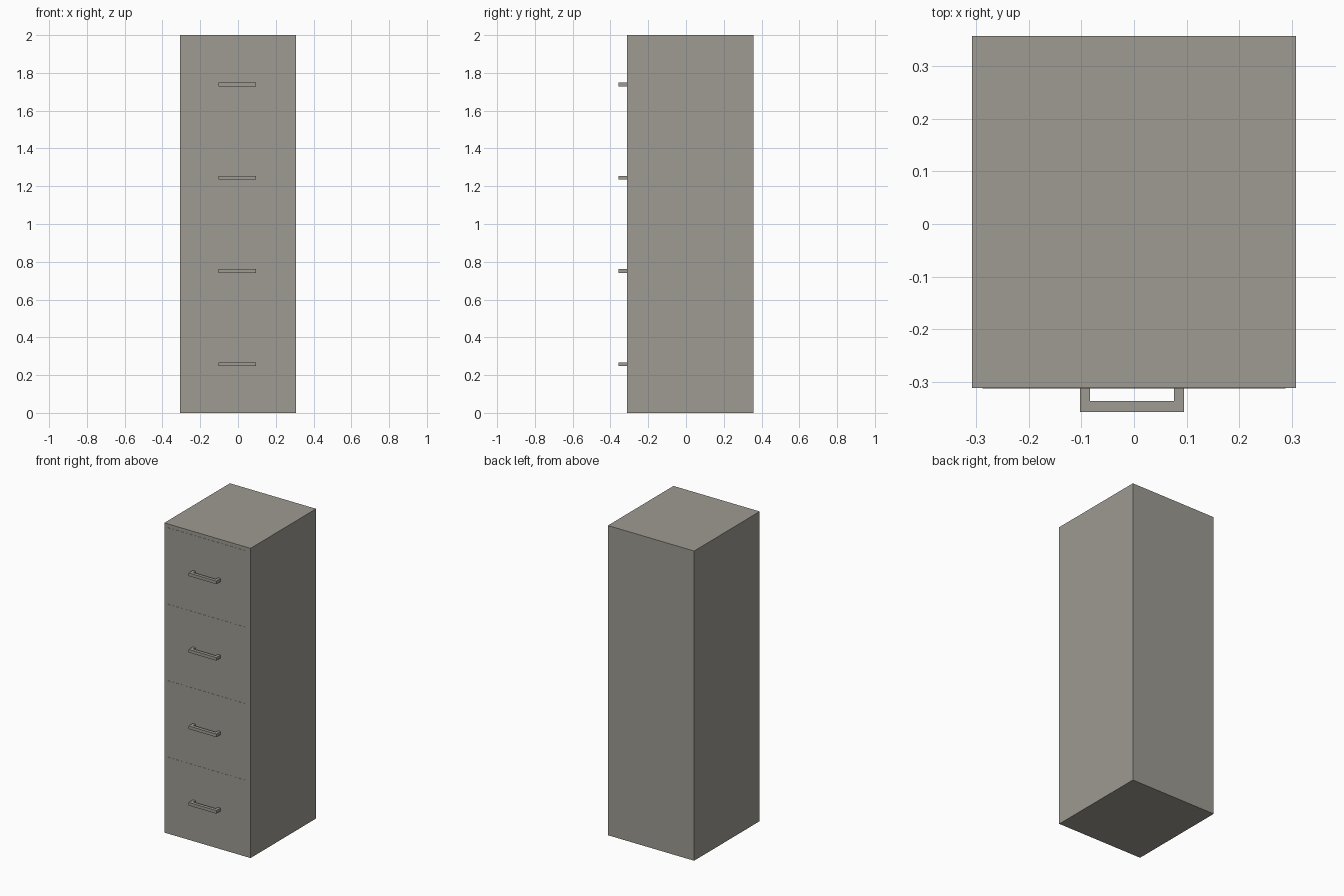
import bpy

if "Cube" in bpy.data.objects:
    bpy.data.objects.remove(bpy.data.objects["Cube"])

# One flat warm grey for the whole cabinet
grey = bpy.data.materials.new("warm_grey_metal")
grey.diffuse_color = (0.342, 0.323, 0.287, 1)
grey.use_nodes = True
grey.node_tree.nodes["Principled BSDF"].inputs["Base Color"].default_value = grey.diffuse_color


def add_mesh(name, verts, faces):
    mesh = bpy.data.meshes.new(name)
    mesh.from_pydata(verts, [], faces)
    mesh.materials.append(grey)
    obj = bpy.data.objects.new(name, mesh)
    bpy.context.collection.objects.link(obj)
    return obj


def prism(name, outline, z0, z1):
    """Extrude a counter-clockwise xy outline from z0 to z1."""
    n = len(outline)
    verts = [(x, y, z) for z in (z0, z1) for x, y in outline]
    faces = [tuple(reversed(range(n))), tuple(range(n, 2 * n))]
    faces += [(i, (i + 1) % n, (i + 1) % n + n, i + n) for i in range(n)]
    return add_mesh(name, verts, faces)


def box(name, x0, x1, y0, y1, z0, z1):
    return prism(name, [(x0, y0), (x1, y0), (x1, y1), (x0, y1)], z0, z1)


FRONT, BACK, HALF = -0.312, 0.357, 0.308
PITCH, GAP = 0.494, 0.02

# Cabinet body
box("cabinet_body", -HALF, HALF, FRONT, BACK, 0, 2)

# U-shaped handle outline, seen from above
L, R, TIP = -0.103, 0.095, -0.357
handle = [(L, FRONT), (L, TIP), (R, TIP), (R, FRONT),
          (R - 0.019, FRONT), (R - 0.019, TIP + 0.021),
          (L + 0.019, TIP + 0.021), (L + 0.019, FRONT)]

# Four drawers, each with a barely raised front and a handle
for i in range(4):
    z = GAP + i * PITCH
    height = PITCH - GAP
    mid = z + height / 2
    box(f"drawer_front_{i + 1}", -HALF + 0.02, HALF - 0.02,
        FRONT - 0.001, FRONT + 0.01, z, z + height)
    prism(f"drawer_handle_{i + 1}", handle, mid - 0.01, mid + 0.01)
